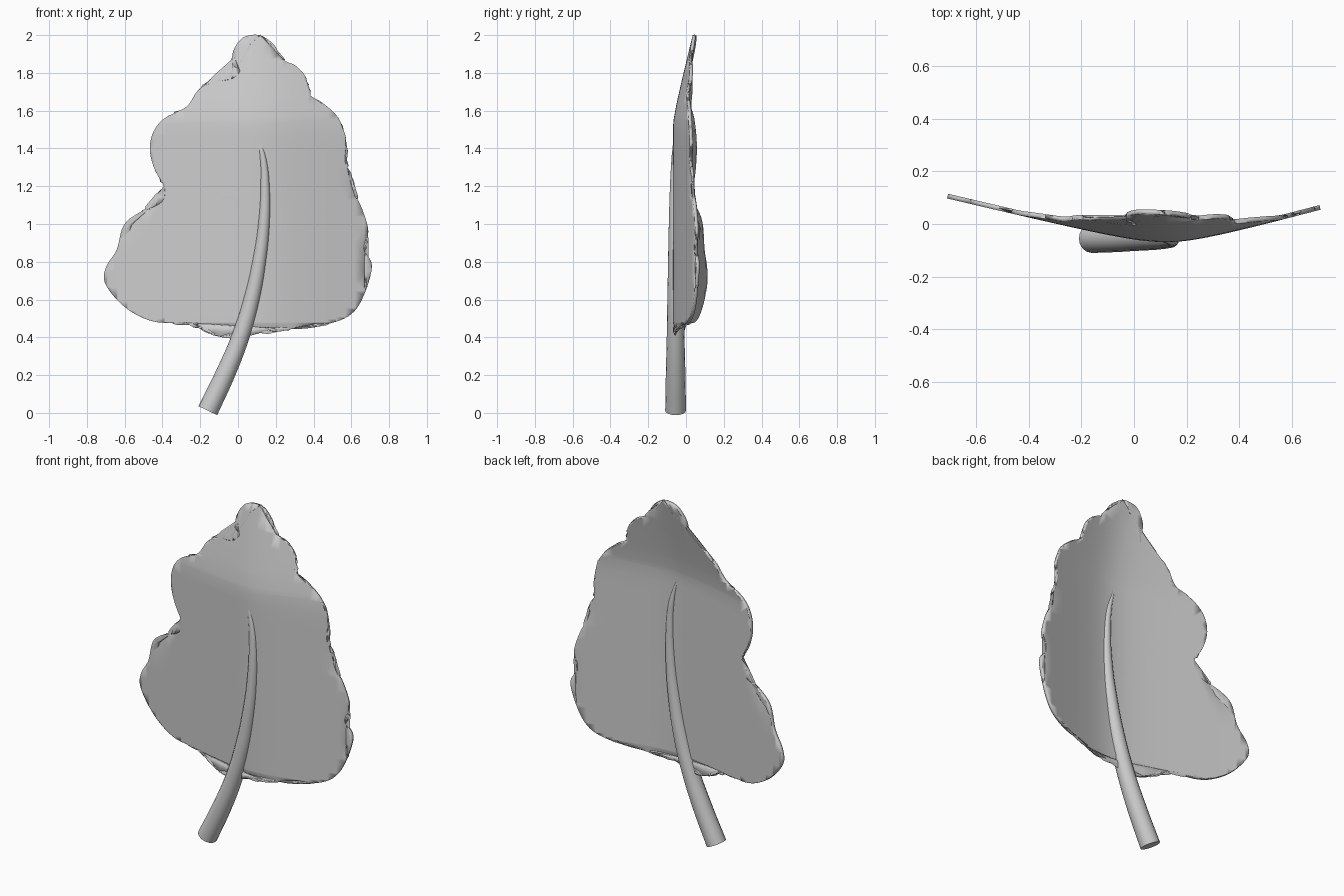
import bpy, bmesh, math
from mathutils import Vector

if "Cube" in bpy.data.objects:
    bpy.data.objects.remove(bpy.data.objects["Cube"])

# Leaf outline (x, z), counter-clockwise from the base
OUTLINE = [(-.04, .395), (.075, .45), (.205, .43), (.33, .455), (.49, .475), (.60, .525),
           (.665, .625), (.707, .78), (.663, .87), (.688, .96), (.655, 1.08), (.607, 1.18),
           (.60, 1.26), (.565, 1.33), (.57, 1.45), (.53, 1.56), (.445, 1.64), (.37, 1.69),
           (.36, 1.77), (.305, 1.835), (.235, 1.87), (.195, 1.94), (.14, 1.988), (.085, 2.0),
           (.02, 1.98), (-.025, 1.91), (-.025, 1.84), (.012, 1.81), (-.035, 1.765),
           (-.15, 1.745), (-.215, 1.70), (-.27, 1.62), (-.385, 1.56), (-.445, 1.49),
           (-.465, 1.395), (-.44, 1.29), (-.39, 1.20), (-.388, 1.14), (-.425, 1.10),
           (-.53, 1.055), (-.605, .99), (-.64, .865), (-.695, .775), (-.705, .695),
           (-.64, .60), (-.545, .525), (-.425, .48), (-.245, .475), (-.165, .43)]


def smooth_loop(pts, steps):
    """Closed Catmull-Rom curve through the points."""
    out, n = [], len(pts)
    for i in range(n):
        a, b, c, d = (Vector(pts[(i + k) % n]) for k in (-1, 0, 1, 2))
        for s in range(steps):
            t = s / steps
            out.append(0.5 * (2 * b + (c - a) * t + (2 * a - 5 * b + 4 * c - d) * t * t
                              + (3 * b - a - 3 * c + d) * t ** 3))
    return out


def bend(x, z):
    """Depth of the blade: shallow trough around the midrib, tip curled back."""
    d = x - .12
    side = (.27 if d > 0 else .24) * (math.hypot(d, .15) - .15)
    tip = .245 * (math.hypot(max(0, z - 1.5), .08) - .08)
    return -.06 + side + tip


# Blade: filled outline, sliced into a grid, bent and thickened
bm = bmesh.new()
face = bm.faces.new([bm.verts.new((p.x, 0, p.y)) for p in smooth_loop(OUTLINE, 5)])
bmesh.ops.triangulate(bm, faces=[face])


def slice_mesh(axis, start, step, count):
    for i in range(count):
        co, no = Vector(), Vector()
        co[axis], no[axis] = start + i * step, 1
        bmesh.ops.bisect_plane(bm, geom=bm.verts[:] + bm.edges[:] + bm.faces[:],
                               dist=1e-5, plane_co=co, plane_no=no)


slice_mesh(0, -.683, .05, 28)
slice_mesh(2, .427, .08, 20)
for v in bm.verts:
    v.co.y = bend(v.co.x, v.co.z)
mesh = bpy.data.meshes.new("leaf_blade")
bm.to_mesh(mesh)
bm.free()
blade = bpy.data.objects.new("leaf_blade", mesh)
bpy.context.collection.objects.link(blade)
solid = blade.modifiers.new("thickness", 'SOLIDIFY')
solid.thickness, solid.offset = .018, 0

# Stem: tapering round curve running up into the blade (x, y, z, radius)
STEM = [(-.16, -.055, .012, .055), (-.07, -.055, .2, .052), (.012, -.055, .4, .047),
        (.072, -.056, .6, .043), (.112, -.058, .8, .037), (.137, -.06, 1.0, .031),
        (.143, -.06, 1.2, .025), (.132, -.058, 1.35, .019), (.1, -.056, 1.48, .007)]
curve = bpy.data.curves.new("stem", 'CURVE')
curve.dimensions = '3D'
curve.bevel_depth, curve.bevel_resolution = 1, 6
curve.use_fill_caps = True
spline = curve.splines.new('BEZIER')
spline.resolution_u = 6
spline.bezier_points.add(len(STEM) - 1)
for bp, (x, y, z, r) in zip(spline.bezier_points, STEM):
    bp.co, bp.radius = (x, y, z), r
    bp.handle_left_type = bp.handle_right_type = 'AUTO'
stem = bpy.data.objects.new("stem", curve)
bpy.context.collection.objects.link(stem)
bpy.context.view_layer.objects.active = stem
stem.select_set(True)
bpy.ops.object.convert(target='MESH')

# Smooth shading with crisp rims
for ob in (blade, bpy.context.view_layer.objects.active):
    bpy.ops.object.select_all(action='DESELECT')
    bpy.context.view_layer.objects.active = ob
    ob.select_set(True)
    bpy.ops.object.shade_smooth_by_angle(angle=math.radians(40))
